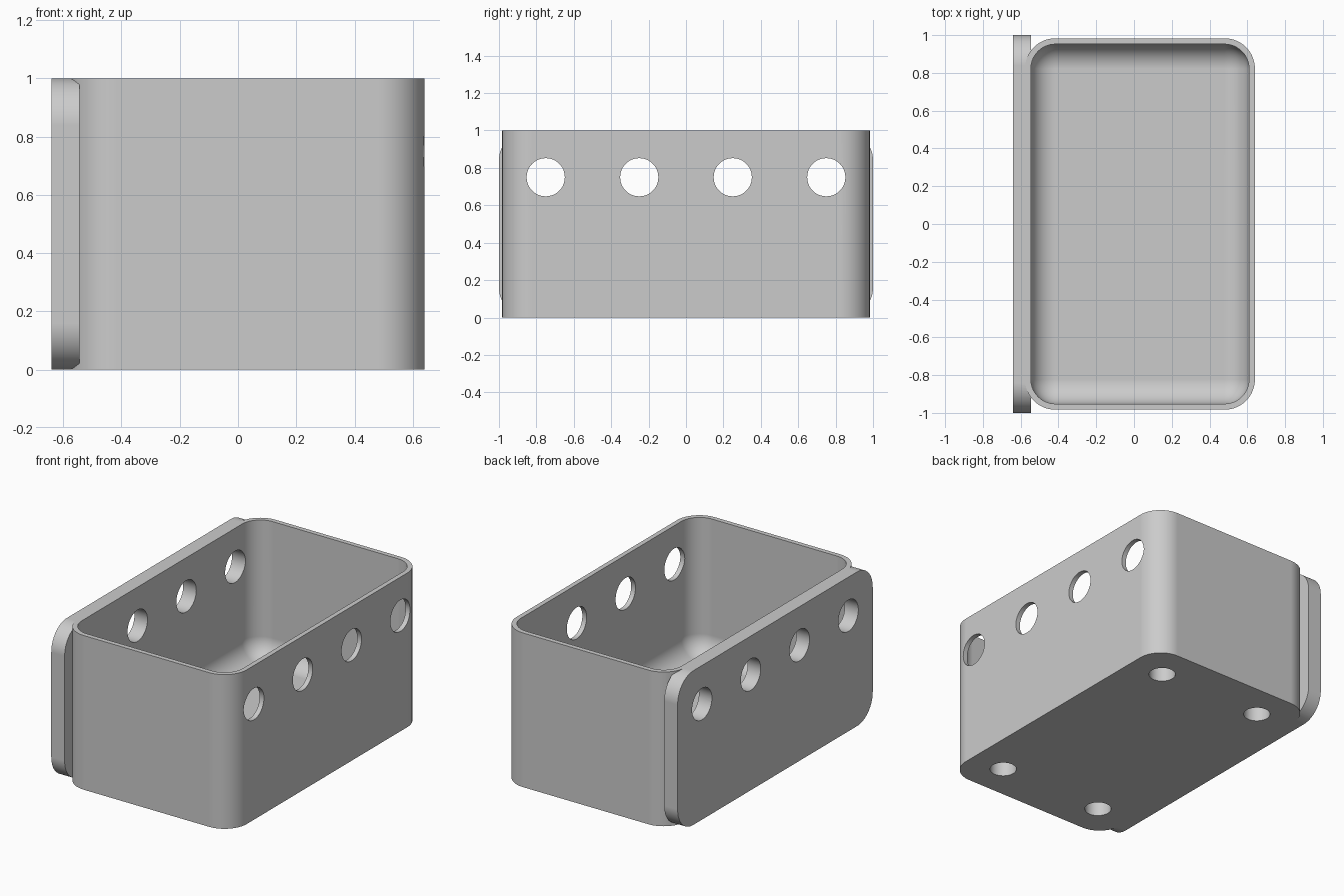
import bpy
import bmesh
from math import radians
from mathutils import Matrix, Vector

if "Cube" in bpy.data.objects:
    bpy.data.objects.remove(bpy.data.objects["Cube"], do_unlink=True)

grey = bpy.data.materials.new("plain_grey")
grey.use_nodes = True
grey.diffuse_color = (0.6, 0.6, 0.6, 1)
grey.node_tree.nodes["Principled BSDF"].inputs["Base Color"].default_value = (0.6, 0.6, 0.6, 1)


def make_object(name, bm):
    bmesh.ops.recalc_face_normals(bm, faces=bm.faces)
    mesh = bpy.data.meshes.new(name)
    bm.to_mesh(mesh)
    bm.free()
    mesh.materials.append(grey)
    obj = bpy.data.objects.new(name, mesh)
    bpy.context.collection.objects.link(obj)
    return obj


def rounded_box(name, low, high, radius, axis, round_base=False):
    """Box with the edges along one axis rounded, and optionally the base rim too."""
    low, high = Vector(low), Vector(high)
    bm = bmesh.new()
    bmesh.ops.create_cube(bm, size=1)
    for v in bm.verts:
        v.co = (low + high) / 2 + v.co * (high - low)
    edges = []
    for e in bm.edges:
        a, b = (v.co for v in e.verts)
        along = abs((b - a).normalized()[axis]) > 0.9
        at_base = max(a.z, b.z) < low.z + 0.001
        if along or (round_base and at_base):
            edges.append(e)
    bmesh.ops.bevel(bm, geom=edges, offset=radius, offset_type='OFFSET',
                    segments=16, profile=0.5, affect='EDGES')
    return make_object(name, bm)


def cylinder_cutter(name, centre, radius, depth, axis):
    bm = bmesh.new()
    turn = Matrix.Rotation(radians(90), 4, 'Y') if axis == 0 else Matrix()
    bmesh.ops.create_cone(bm, cap_ends=True, segments=48, radius1=radius, radius2=radius,
                          depth=depth, matrix=Matrix.Translation(centre) @ turn)
    return make_object(name, bm)


def combine(target, tool, operation):
    mod = target.modifiers.new(operation.lower(), 'BOOLEAN')
    mod.object = tool
    mod.operation = operation
    mod.solver = 'EXACT'
    bpy.context.view_layer.objects.active = target
    bpy.ops.object.modifier_apply(modifier=mod.name)
    bpy.data.objects.remove(tool, do_unlink=True)


left, right, length, wall = -0.577, 0.64, 0.983, 0.031
middle = (left + right) / 2

# Outer body of the bin, joined with the mounting plate on its side
storage_bin = rounded_box("storage_bin", (left, -length, 0), (right, length, 1), 0.16, 2)
plate = rounded_box("mounting_plate", (-0.64, -1, 0), (-0.544, 1, 1), 0.16, 0)
combine(storage_bin, plate, 'UNION')

# Hollow interior with a filleted floor
cavity = rounded_box("cavity_cutter", (left + wall, wall - length, 0.115),
                     (right - wall, length - wall, 1.5), 0.13, 2, round_base=True)
combine(storage_bin, cavity, 'DIFFERENCE')

# Row of round holes through both long walls
for y in (-0.75, -0.25, 0.25, 0.75):
    combine(storage_bin, cylinder_cutter("side_hole", (0, y, 0.75), 0.102, 2, 0), 'DIFFERENCE')

# Blind sockets in the underside
for x in (middle - 0.375, middle + 0.375):
    for y in (-0.75, 0.75):
        combine(storage_bin, cylinder_cutter("base_socket", (x, y, 0), 0.08, 0.19, 2), 'DIFFERENCE')

# Smooth curves, crisp edges
bpy.ops.object.select_all(action='DESELECT')
storage_bin.select_set(True)
bpy.context.view_layer.objects.active = storage_bin
bpy.ops.object.shade_smooth_by_angle(angle=radians(30))
weighted = storage_bin.modifiers.new("even_shading", 'WEIGHTED_NORMAL')
weighted.keep_sharp = True
